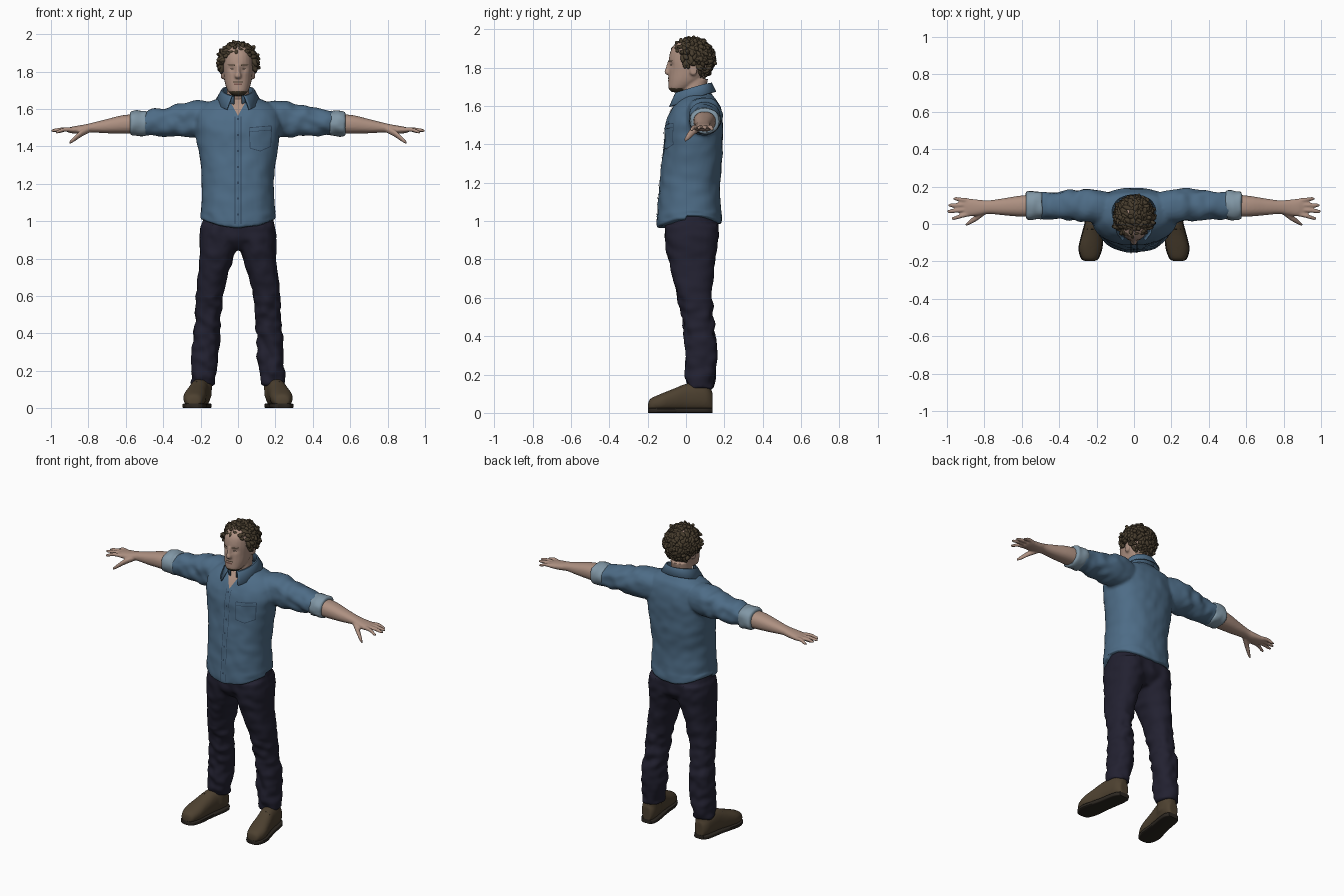
import bpy, bmesh, random
from math import cos, sin, pi, radians, exp, copysign
from mathutils import Vector, Matrix, noise
from mathutils.bvhtree import BVHTree

random.seed(4)
if "Cube" in bpy.data.objects:
    bpy.data.objects.remove(bpy.data.objects["Cube"])


def material(name, *rgb):
    m = bpy.data.materials.new(name)
    m.use_nodes = True
    m.diffuse_color = (*rgb, 1)
    m.node_tree.nodes["Principled BSDF"].inputs["Base Color"].default_value = (*rgb, 1)
    return m


DENIM = material("denim blue", .075, .15, .24)
SEAM = material("dark seam blue", .03, .06, .105)
CUFF = material("pale cuff blue", .22, .31, .38)
NAVY = material("dark navy", .016, .015, .03)
SKIN = material("skin", .42, .28, .22)
HAIR = material("dark brown hair", .062, .045, .026)
LEATHER = material("brown leather", .075, .053, .03)
SOLE = material("dark sole", .025, .02, .015)
LIP = material("lip", .2, .1, .08)


def loft(bm, axis, rings, n=24, power=2.3, sub=4):
    """Smooth tube through rings of (position, centre a, centre b, radius a, radius b)."""
    rows = []
    for i in range(len(rings) - 1):
        p0, p1, p2, p3 = (rings[max(0, min(len(rings) - 1, i + k))] for k in (-1, 0, 1, 2))
        for s in range(sub + (i == len(rings) - 2)):
            t = s / sub
            rows.append([b + .5 * t * (c - a + t * (2 * a - 5 * b + 4 * c - d + t * (3 * (b - c) + d - a)))
                         for a, b, c, d in zip(p0, p1, p2, p3)])
    loops = []
    for t, ca, cb, ra, rb in rows:
        loop = []
        for k in range(n):
            c, s = cos(2 * pi * k / n), sin(2 * pi * k / n)
            a = ca + ra * copysign(abs(c) ** (2 / power), c)
            b = cb + rb * copysign(abs(s) ** (2 / power), s)
            loop.append(bm.verts.new({"x": (t, a, b), "y": (a, t, b), "z": (a, b, t)}[axis]))
        loops.append(loop)
    for p, q in zip(loops, loops[1:]):
        for k in range(n):
            bm.faces.new((p[k], p[k - 1], q[k - 1], q[k]))
    bm.faces.new(loops[0])
    bm.faces.new(loops[-1])


def mirror(bm):
    geom = bm.verts[:] + bm.edges[:] + bm.faces[:]
    copy = bmesh.ops.duplicate(bm, geom=geom)["geom"]
    for v in copy:
        if isinstance(v, bmesh.types.BMVert):
            v.co.x *= -1


def finish(name, bm, *mats, voxel=0, shape=None, angle=40):
    """Make the object, fuse overlapping lofts, then sculpt each vertex with a rule."""
    bmesh.ops.recalc_face_normals(bm, faces=bm.faces[:])
    me = bpy.data.meshes.new(name)
    bm.to_mesh(me)
    bm.free()
    ob = bpy.data.objects.new(name, me)
    bpy.context.collection.objects.link(ob)
    if voxel:
        mod = ob.modifiers.new("fuse", "REMESH")
        mod.mode, mod.voxel_size = "VOXEL", voxel
        soft = ob.modifiers.new("soften", "SMOOTH")
        soft.iterations = 3
        fused = bpy.data.meshes.new_from_object(ob.evaluated_get(bpy.context.evaluated_depsgraph_get()))
        ob.modifiers.clear()
        ob.data = me = fused
    me.materials.clear()
    for m in mats:
        me.materials.append(m)
    if shape:
        moves = [shape(v.co.copy(), v.normal.copy()) for v in me.vertices]
        for v, co in zip(me.vertices, moves):
            v.co = co
    for o in bpy.context.selected_objects:
        o.select_set(False)
    ob.select_set(True)
    bpy.context.view_layer.objects.active = ob
    bpy.ops.object.shade_smooth_by_angle(angle=radians(180 if voxel else angle))
    return ob


def folds(amount, freq):
    def shape(co, normal):
        p = Vector((co.x + co.z * .5, co.y * .6, co.z - co.x * .3)) * freq
        limb = min(1, .3 + max(0, abs(co.x) - .2) * 8) if co.z > .95 else .5 + .5 * (co.z < .6)
        return co + normal * amount * limb * noise.noise(p)
    return shape


def surface(ob):
    me = ob.data
    return BVHTree.FromPolygons([v.co for v in me.vertices], [p.vertices[:] for p in me.polygons])


def strip(bm, tree, start, end, w0, w1=None, steps=24, lift=.004):
    """Thin plate laid on the front of a surface, between two (x, z) points."""
    a, b = Vector(start), Vector(end)
    side = (b - a).orthogonal().normalized()
    w1 = w0 if w1 is None else w1
    last = None
    for i in range(steps + 1):
        t = i / steps
        row = []
        for k in range(-2, 3):
            x, z = a.lerp(b, t) + side * (k / 4) * (w0 + (w1 - w0) * t)
            hit = tree.ray_cast(Vector((x, -1, z)), Vector((0, 1, 0)))[0]
            row.append(bm.verts.new((x, (hit.y if hit else -.01) - lift, z)))
        for k in range(4 if last else 0):
            bm.faces.new((last[k], last[k + 1], row[k + 1], row[k]))
        last = row


# Shirt: sleeves and torso fused, hem higher at the sides
bm = bmesh.new()
loft(bm, "x", [(.1, .08, 1.55, .08, .07), (.18, .09, 1.55, .09, .095), (.26, .1, 1.545, .088, .096),
               (.36, .1, 1.535, .078, .08), (.44, .1, 1.53, .075, .071), (.52, .1, 1.522, .07, .062)])
mirror(bm)
loft(bm, "z", [(.965, 0, .018, .2, .168), (1, 0, .018, .2, .17), (1.1, 0, .017, .196, .163),
               (1.2, 0, .02, .192, .158), (1.3, 0, .03, .2, .158), (1.4, 0, .038, .215, .153),
               (1.5, 0, .042, .23, .15), (1.57, 0, .05, .222, .133), (1.62, 0, .06, .185, .108),
               (1.645, 0, .062, .14, .085), (1.665, 0, .062, .085, .07)], n=40)
cloth = folds(.014, 16)


def shirt_shape(co, normal):
    low = max(0, 1.06 - co.z) / .1
    lift = .045 * low * min(1, abs(co.x) / .19) ** 2 + .02 * low * (co.y > 0)
    return cloth(co, normal) + Vector((0, 0, lift))


shirt = finish("shirt", bm, DENIM, voxel=.01, shape=shirt_shape)
tree = surface(shirt)

# Button placket and chest pocket stitching
bm = bmesh.new()
for x in (-.016, .016):
    strip(bm, tree, (x, .985), (x, 1.56), .003, steps=70)
for i in range(7):
    z = 1.03 + i * .085
    strip(bm, tree, (0, z), (0, z + .011), .011, steps=2, lift=.006)
pocket = [(.06, 1.5), (.18, 1.51), (.175, 1.4), (.12, 1.375), (.065, 1.39)]
for a, b in zip(pocket, pocket[1:] + pocket[:1]):
    strip(bm, tree, a, b, .004)
strip(bm, tree, (.06, 1.478), (.18, 1.488), .003)
finish("shirt_stitching", bm, SEAM)

# Open neckline
bm = bmesh.new()
strip(bm, tree, (0, 1.565), (0, 1.655), .002, .1)
finish("open_neckline", bm, SKIN)

# Folded collar, open at the front
bm = bmesh.new()
last = None
for i in range(41):
    u = i / 40 * 2 - 1
    row = []
    for gap, rx, ry, swell, z, drop in ((14, .078, .078, .02, 1.66, .05), (14, .08, .08, .02, 1.72, .05),
                                        (22, .088, .085, .03, 1.722, .055), (30, .12, .108, .055, 1.675, .085)):
        a = pi + u * (pi - radians(gap))
        f = (1 + cos(a)) / 2
        row.append(bm.verts.new((rx * sin(a), .05 - (ry + swell * f) * cos(a), z - drop * f ** 1.5)))
    for k in range(3 if last else 0):
        bm.faces.new((last[k], last[k + 1], row[k + 1], row[k]))
    last = row
collar = finish("collar", bm, DENIM)
thick = collar.modifiers.new("cloth", "SOLIDIFY")
thick.thickness = .006

# Rolled cuffs
bm = bmesh.new()
loft(bm, "x", [(.49, .1, 1.524, .066, .058), (.497, .1, 1.524, .075, .068), (.53, .1, 1.523, .077, .069),
               (.565, .1, 1.521, .075, .067), (.575, .1, 1.52, .066, .058)], power=2.1)
mirror(bm)
finish("rolled_cuffs", bm, CUFF, shape=folds(.008, 25))

# Forearms, palms, fingers and thumbs
bm = bmesh.new()
loft(bm, "x", [(.54, .098, 1.52, .06, .053), (.62, .095, 1.517, .055, .049), (.7, .092, 1.508, .045, .038),
               (.78, .09, 1.5, .036, .026), (.83, .088, 1.492, .042, .023), (.88, .088, 1.488, .047, .019),
               (.91, .09, 1.487, .045, .012)])
for y0, y1, tip, z in ((.053, .03, .975, 1.475), (.077, .068, .998, 1.482),
                       (.102, .1, .992, 1.482), (.125, .135, .965, 1.476)):
    loft(bm, "x", [(.88, y0, 1.488, .012, .012), ((.88 + tip) / 2, (y0 + y1) / 2, 1.49, .0115, .0115),
                   (tip - .012, y1, z + .003, .01, .009), (tip + .002, y1, z, .005, .005)], n=12, power=2)
loft(bm, "x", [(.795, .07, 1.49, .02, .018), (.84, .036, 1.468, .019, .019), (.875, .012, 1.44, .014, .015),
               (.9, -.005, 1.42, .007, .009)], n=12, power=2)
mirror(bm)
finish("forearms_and_hands", bm, SKIN, voxel=.006)

# Trousers
bm = bmesh.new()
loft(bm, "z", [(.125, .185, .076, .062, .062), (.14, .185, .076, .066, .069), (.2, .18, .075, .069, .077),
               (.35, .17, .078, .07, .08), (.5, .16, .06, .07, .08), (.65, .146, .04, .076, .097),
               (.8, .115, .03, .09, .122), (.9, .1, .03, .105, .138), (.98, .1, .03, .098, .14)])
mirror(bm)
loft(bm, "z", [(.845, 0, .03, .07, .09), (.9, 0, .03, .195, .136), (.96, 0, .03, .198, .14),
               (1.03, 0, .03, .185, .135)])
finish("trousers", bm, NAVY, voxel=.01, shape=folds(.014, 18))

# Shoes, soles and laces
track = [(-.198, .236, .02, .02), (-.185, .236, .043, .033), (-.13, .233, .06, .046), (-.06, .222, .056, .06),
         (0, .21, .052, .072), (.06, .2, .052, .075), (.11, .193, .047, .068), (.138, .19, .03, .05)]
bm = bmesh.new()
loft(bm, "y", [(y, x, rz + .008, rx, rz) for y, x, rx, rz in track])
loft(bm, "z", [(.06, .192, .07, .05, .06), (.13, .188, .075, .05, .058), (.165, .187, .076, .05, .055)])
mirror(bm)
finish("shoes", bm, LEATHER, voxel=.008)
bm = bmesh.new()
loft(bm, "y", [(y, x, .013, rx + .004, .013) for y, x, rx, rz in track], power=6)
mirror(bm)
finish("soles", bm, SOLE)
bm = bmesh.new()
for y, z in ((-.075, .115), (-.05, .127), (-.025, .139)):
    loft(bm, "x", [(.19, y, z - .012, .004, .004), (.22, y, z, .004, .004), (.25, y, z - .012, .004, .004)], n=8)
mirror(bm)
finish("laces", bm, SOLE)

# Neck, head, nose and ears
bm = bmesh.new()
loft(bm, "x", [(.066, .035, 1.785, .012, .02), (.083, .038, 1.79, .02, .032), (.091, .042, 1.793, .016, .027)])
mirror(bm)
loft(bm, "z", [(1.56, 0, .05, .075, .07), (1.62, 0, .045, .066, .065), (1.68, 0, .042, .06, .062),
               (1.74, 0, .05, .058, .065)])
loft(bm, "z", [(1.672, 0, -.045, .026, .028), (1.69, 0, -.036, .05, .054), (1.73, 0, -.006, .068, .085),
               (1.78, 0, .016, .077, .105), (1.84, 0, .02, .081, .11), (1.9, 0, .025, .075, .1),
               (1.94, 0, .03, .04, .06)], power=2.2)
loft(bm, "z", [(1.763, 0, -.09, .012, .012), (1.775, 0, -.096, .018, .017), (1.8, 0, -.088, .012, .018),
               (1.835, 0, -.08, .01, .015)], n=12)


def face_shape(co, normal):
    d = (abs(co.x) - .034) ** 2 + (co.z - 1.815) ** 2
    return co + Vector((0, .009 * exp(-d / .0003) if co.y < 0 else 0, 0))


head = finish("head_and_neck", bm, SKIN, HAIR, voxel=.006, shape=face_shape)
for p in head.data.polygons:
    c = p.center
    if c.y < -.015 and 1.67 < c.z < 1.698 - abs(c.x) * .1:
        p.material_index = 1

# Brows, eyes, moustache and mouth
tree = surface(head)
for name, mat, z0, z1, x0, x1, w in (("brows", HAIR, 1.834, 1.836, .016, .055, .007),
                                     ("eyes", SOLE, 1.814, 1.814, .024, .044, .005)):
    bm = bmesh.new()
    for s in (-1, 1):
        strip(bm, tree, (s * x0, z0), (s * x1, z1), w, w * .5, steps=8)
    finish(name, bm, mat)
for name, mat, z, x, w in (("moustache", HAIR, 1.745, .026, .006), ("mouth", LIP, 1.732, .022, .009)):
    bm = bmesh.new()
    strip(bm, tree, (-x, z), (x, z), w, steps=12)
    finish(name, bm, mat)

# Hair: a cap of overlapping curly tufts
bm = bmesh.new()
core = Matrix.Translation((0, .045, 1.86)) @ Matrix.Diagonal((.092, .093, .08, 1))
bmesh.ops.create_icosphere(bm, subdivisions=3, radius=1, matrix=core)
for i in range(420):
    n = Vector((random.gauss(0, 1), random.gauss(0, 1), random.gauss(0, 1))).normalized()
    p = Vector((n.x * .096, .034 + n.y * .105, 1.845 + n.z * .1))
    face = p.y < -.015 and p.z < 1.885 - max(0, abs(p.x) - .06) * 1.6
    ear = p.y < .065 and p.z < 1.815
    if p.z < 1.755 or face or ear:
        continue
    flow = Vector((random.uniform(-.8, .8), random.uniform(-.2, .8), random.uniform(-1, .1)))
    flow = (flow - n * (flow.dot(n) - .25)).normalized()
    across = n.cross(flow).normalized()
    turn = Matrix((flow, across, flow.cross(across))).transposed().to_4x4()
    size = random.uniform(.8, 1.2)
    tuft = Matrix.Translation(p) @ turn @ Matrix.Diagonal((.03 * size, .013 * size, .014, 1))
    bmesh.ops.create_icosphere(bm, subdivisions=2, radius=1, matrix=tuft)
finish("curly_hair", bm, HAIR)
